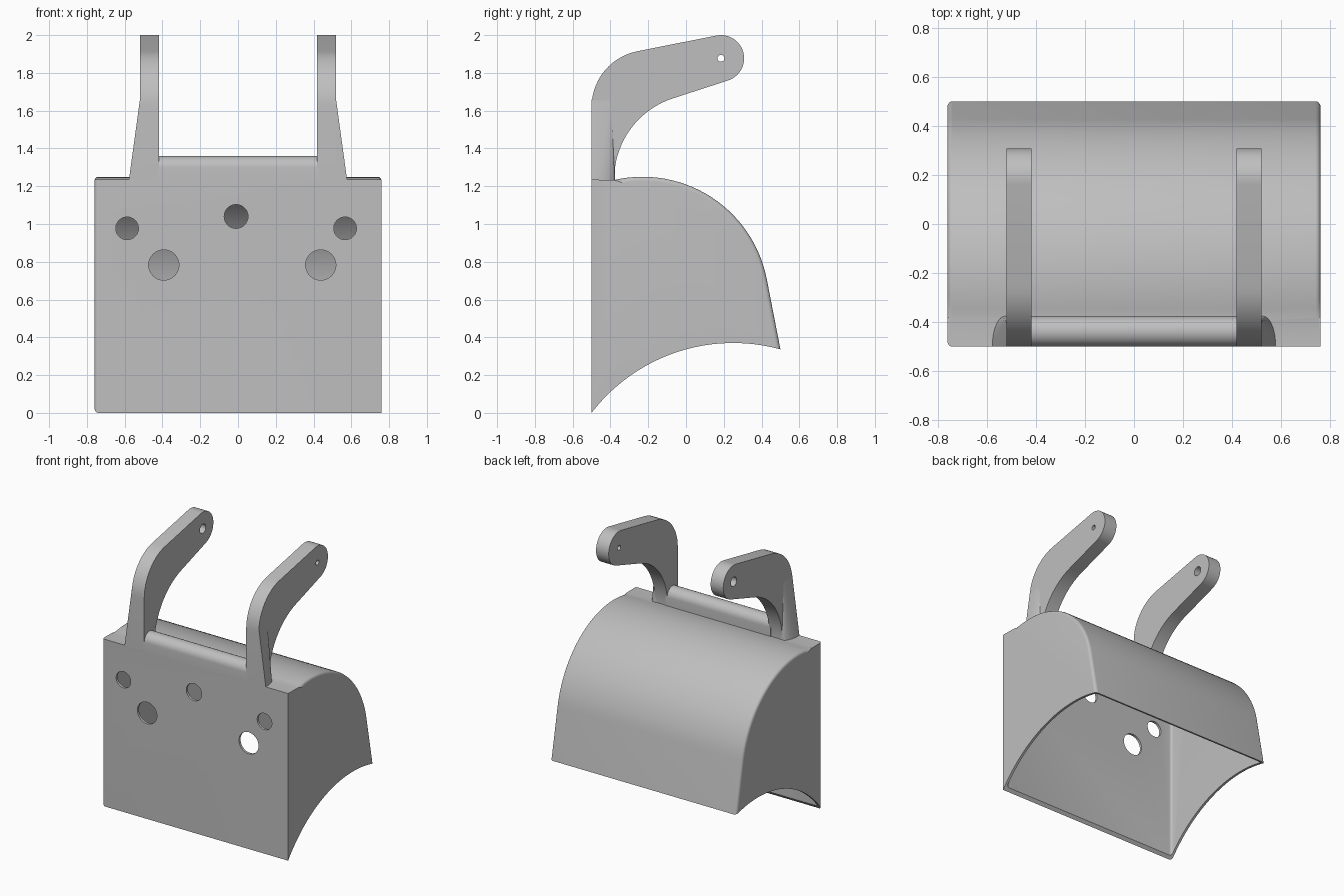
import bpy, bmesh
from math import sin, cos, radians, pi
from mathutils import Matrix

cube = bpy.data.objects.get("Cube")
if cube:
    bpy.data.objects.remove(cube, do_unlink=True)

grey = bpy.data.materials.new("plain grey")
grey.use_nodes = True
colour = (0.52, 0.52, 0.52, 1)
grey.diffuse_color = colour
grey.node_tree.nodes["Principled BSDF"].inputs["Base Color"].default_value = colour


def finish(name, bm):
    bmesh.ops.recalc_face_normals(bm, faces=bm.faces)
    mesh = bpy.data.meshes.new(name)
    bm.to_mesh(mesh)
    bm.free()
    obj = bpy.data.objects.new(name, mesh)
    bpy.context.collection.objects.link(obj)
    mesh.materials.append(grey)
    return obj


def arc(cy, cz, r, start, end, steps):
    """Points (y, z) on a circle between two angles in degrees."""
    angles = [radians(start + (end - start) * i / steps) for i in range(steps + 1)]
    return [(cy + r * cos(a), cz + r * sin(a)) for a in angles]


def extrude(profile, x0, x1):
    """Solid from a side profile of (y, z) points."""
    bm = bmesh.new()
    face = bm.faces.new([bm.verts.new((x0, y, z)) for y, z in profile])
    out = bmesh.ops.extrude_face_region(bm, geom=[face])
    verts = [v for v in out["geom"] if isinstance(v, bmesh.types.BMVert)]
    bmesh.ops.translate(bm, verts=verts, vec=(x1 - x0, 0, 0))
    return bm


def cylinder(name, axis, r, centre, depth, sides=48):
    bm = bmesh.new()
    turn = Matrix.Rotation(pi / 2, 4, axis)
    bmesh.ops.create_cone(bm, cap_ends=True, segments=sides, radius1=r, radius2=r,
                          depth=depth, matrix=Matrix.Translation(centre) @ turn)
    return finish(name, bm)


def cut(obj, cutter):
    mod = obj.modifiers.new("cut", "BOOLEAN")
    mod.operation, mod.solver, mod.object = "DIFFERENCE", "EXACT", cutter
    bpy.context.view_layer.objects.active = obj
    bpy.ops.object.modifier_apply(modifier=mod.name)
    bpy.data.objects.remove(cutter, do_unlink=True)


def smooth(obj):
    bpy.ops.object.select_all(action="DESELECT")
    obj.select_set(True)
    bpy.context.view_layer.objects.active = obj
    bpy.ops.object.shade_smooth_by_angle(angle=radians(30))


def body_solid(name, wall, half, low, both_front):
    """Rounded hood block; wall insets it to make the hollow."""
    front, top = -0.5 + wall, 1.235 - wall
    curve = arc(-0.23, 0.58, 0.67 - wall, 103, 11, 28)
    y, z = curve[-1]
    tail = (y + (z - low) * sin(radians(11)) / cos(radians(11)), low)
    bm = extrude([(front, low), (front, top)] + curve + [tail], -half, half)
    rounded = []
    for e in bm.edges:
        a, b = e.verts[0].co, e.verts[1].co
        if abs(a.x - b.x) > 0.01 or max(a.z, b.z) < low + 0.01:
            continue
        at_front = max(a.y, b.y) < front + 0.001
        on_back = min(a.y, b.y) > -0.4
        if on_back or (at_front and (both_front or a.x < 0)):
            rounded.append(e)
    bmesh.ops.bevel(bm, geom=rounded, offset=0.028, segments=5, profile=0.5,
                    affect="EDGES", clamp_overlap=True)
    return finish(name, bm)


# Hollow hood with an arched open underside
hood = body_solid("hood_shell", 0, 0.76, -0.15, False)
cut(hood, body_solid("hollow", 0.018, 0.742, -0.25, True))
cut(hood, cylinder("underside_arch", "Y", 0.945, (0, 0.25, -0.575), 3, 160))

# Round holes through the front panel
for x, z, r in [(-0.587, 0.977, 0.06), (0.567, 0.977, 0.06), (-0.01, 1.04, 0.063),
                (-0.393, 0.783, 0.08), (0.438, 0.783, 0.08)]:
    cut(hood, cylinder("panel_hole", "X", r, (x, -0.5, z), 0.2))
smooth(hood)

# Round-topped bar joining the arms
bar_profile = [(-0.5, 1.23)] + arc(-0.4375, 1.2975, 0.0625, 180, 0, 16) + [(-0.375, 1.23)]
smooth(finish("cross_bar", extrude(bar_profile, -0.43, 0.43)))

# Curved arms with pivot holes and flared feet
arm_profile = ([(-0.5, 1.23)] + arc(-0.2, 1.62, 0.3, 180, 101, 14)
               + arc(0.185, 1.877, 0.123, 101, -72, 20)
               + arc(0.069, 1.238, 0.449, 108, 180, 18) + [(-0.38, 1.23)])
for side, name, hole in [(-1, "right", 0.034), (1, "left", 0.018)]:
    arm = finish(name + "_arm", extrude(arm_profile, side * 0.417, side * 0.52))
    cut(arm, cylinder("pivot_hole", "Y", hole, (side * 0.47, 0.185, 1.877), 0.4, 32))
    smooth(arm)

    bm = bmesh.new()
    outline = [(0.525 + 0.053 * cos(a), -0.5 + 0.125 * sin(a))
               for a in [i * pi / 16 for i in range(9)]]
    points = [(x, y, 1.23) for x, y in outline]
    points += [(0.5, -0.5, 1.23), (0.5, -0.38, 1.23), (0.519, -0.5, 1.66), (0.519, -0.4, 1.66)]
    verts = [bm.verts.new((side * x, y, z)) for x, y, z in points]
    bmesh.ops.convex_hull(bm, input=verts)
    smooth(finish(name + "_arm_foot", bm))
